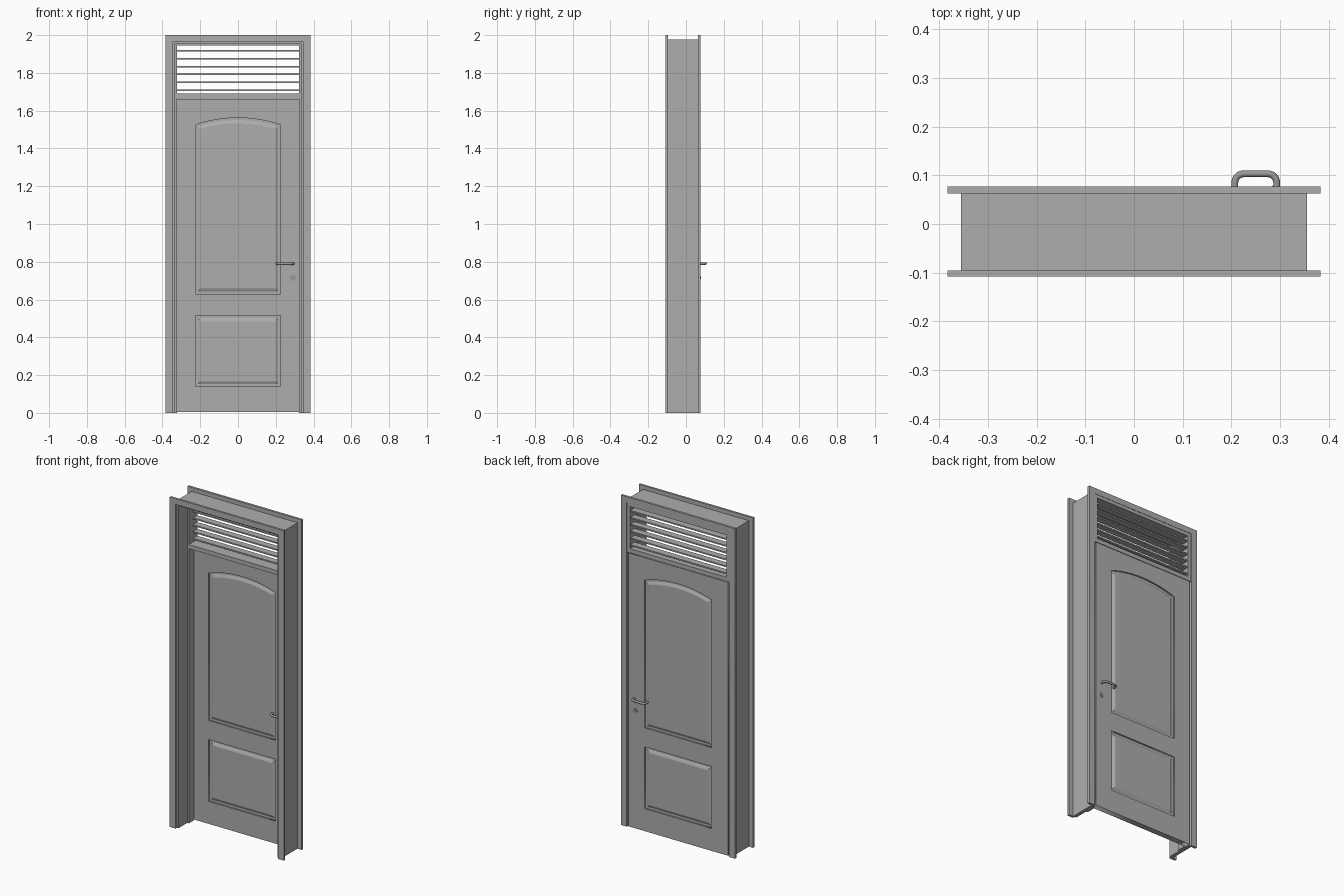
import bpy, bmesh, math
from mathutils import Matrix, Vector

cube = bpy.data.objects.get("Cube")
if cube:
    bpy.data.objects.remove(cube, do_unlink=True)


def material(name, value):
    m = bpy.data.materials.new(name)
    m.use_nodes = True
    color = (value, value, value, 1)
    m.diffuse_color = color
    m.node_tree.nodes["Principled BSDF"].inputs["Base Color"].default_value = color
    return m


GREY = material("painted grey", 0.42)
METAL = material("handle grey", 0.32)


def finish(name, bm, mat):
    bmesh.ops.recalc_face_normals(bm, faces=bm.faces)
    me = bpy.data.meshes.new(name)
    bm.to_mesh(me)
    bm.free()
    me.materials.append(mat)
    ob = bpy.data.objects.new(name, me)
    bpy.context.collection.objects.link(ob)
    return ob


def loft(name, rings, mat):
    """Skin a list of equal-length point rings and cap both ends."""
    bm = bmesh.new()
    loops = [[bm.verts.new(p) for p in ring] for ring in rings]
    n = len(loops[0])
    for a, b in zip(loops, loops[1:]):
        for i in range(n):
            j = (i + 1) % n
            bm.faces.new((a[i], a[j], b[j], b[i]))
    bm.faces.new(loops[0])
    bm.faces.new(loops[-1])
    return finish(name, bm, mat)


def ring(outline, y):
    return [(x, y, z) for x, z in outline]


def box(name, x, y0, y1, z0, z1):
    outline = [(-x, z0), (x, z0), (x, z1), (-x, z1)]
    return loft(name, [ring(outline, y0), ring(outline, y1)], GREY)


def surround(name, outer, inner, top, inner_top, y0, y1):
    """Three-sided frame, open at the floor."""
    outline = [(-outer, 0), (-outer, top), (outer, top), (outer, 0),
               (inner, 0), (inner, inner_top), (-inner, inner_top), (-inner, 0)]
    return loft(name, [ring(outline, y0), ring(outline, y1)], GREY)


# Door surround
surround("front_casing", 0.383, 0.344, 2.0, 1.965, -0.108, -0.095)
surround("back_casing", 0.383, 0.344, 2.0, 1.965, 0.063, 0.077)
surround("jamb", 0.355, 0.333, 1.976, 1.955, -0.095, 0.063)
surround("door_stop", 0.334, 0.323, 1.956, 1.945, -0.01, 0.04)

# Louvred transom
surround("transom_frame", 0.344, 0.323, 1.965, 1.945, 0.04, 0.075)
for ob in [bpy.data.objects["transom_frame"]]:
    for v in ob.data.vertices:
        v.co.z = max(v.co.z, 1.665)
box("transom_rail", 0.333, -0.01, 0.075, 1.665, 1.69)
for i in range(6):
    z = 1.709 + i * 0.0415
    box(f"louvre_slat_{i + 1}", 0.324, 0.03, 0.07, z - 0.004, z + 0.004)

# Door leaf with two openings
FRONT, BACK = 0.04, 0.075


def panel_outline(z0, z1, rise, inset=0.0, half=0.225, steps=24):
    """Rectangle with an optional arched head, offset inwards."""
    w = half - inset
    pts = [(-w, z0 + inset), (w, z0 + inset)]
    if rise == 0:
        return pts + [(w, z1 - inset), (-w, z1 - inset)]
    radius = (half ** 2 + rise ** 2) / (2 * rise)
    centre = z1 + rise - radius
    for i in range(steps + 1):
        x = w - 2 * w * i / steps
        pts.append((x, centre + math.sqrt((radius - inset) ** 2 - x * x)))
    return pts


PANELS = {"upper_panel": (0.63, 1.525, 0.037), "lower_panel": (0.14, 0.515, 0)}
leaf = bpy.data.curves.new("door_leaf", "CURVE")
leaf.dimensions = "2D"
leaf.fill_mode = "BOTH"
leaf.extrude = (BACK - FRONT) / 2
outlines = [[(-0.334, 0.004), (0.334, 0.004), (0.334, 1.662), (-0.334, 1.662)]]
outlines += [panel_outline(*p) for p in PANELS.values()]
for outline in outlines:
    s = leaf.splines.new("POLY")
    s.points.add(len(outline) - 1)
    for point, (x, z) in zip(s.points, outline):
        point.co = (x, z, 0, 1)
    s.use_cyclic_u = True
leaf.materials.append(GREY)
door = bpy.data.objects.new("door_leaf", leaf)
door.location.y = (FRONT + BACK) / 2
door.rotation_euler.x = math.pi / 2
bpy.context.collection.objects.link(door)
bpy.ops.object.select_all(action="DESELECT")
door.select_set(True)
bpy.context.view_layer.objects.active = door
bpy.ops.object.convert(target="MESH")

# Raised and fielded panels, moulded on both faces
MOULDING = [(0.03, 0.001), (0.024, 0.003), (0.012, 0.009), (0, 0.009)]
for name, dims in PANELS.items():
    rings = [ring(panel_outline(*dims, inset=i), FRONT + d) for i, d in MOULDING]
    rings += [ring(panel_outline(*dims, inset=i), BACK - d) for i, d in reversed(MOULDING)]
    loft(name, rings, GREY)


# Handles and lock cylinders on both faces
def handle(name, face, side):
    left, right, reach, bend = 0.207, 0.293, 0.028, 0.018
    path = [(left, -0.002)]
    for cx, start in ((left + bend, math.pi), (right - bend, math.pi / 2)):
        for i in range(7):
            a = start - i * math.pi / 12
            path.append((cx + bend * math.cos(a), reach - bend + bend * math.sin(a)))
    path.append((right, -0.002))
    pts = [Vector((x, face + side * y, 0.79)) for x, y in path]
    rings = []
    for i, p in enumerate(pts):
        t = (pts[min(i + 1, len(pts) - 1)] - pts[max(i - 1, 0)]).normalized()
        across = t.cross(Vector((0, 0, 1)))
        rings.append([p + 0.007 * (across * math.cos(a) + Vector((0, 0, math.sin(a))))
                      for a in (k * math.tau / 12 for k in range(12))])
    return loft(name, rings, METAL)


def disc(name, radius, depth, face):
    bm = bmesh.new()
    place = Matrix.Translation((0.29, face, 0.715)) @ Matrix.Rotation(math.pi / 2, 4, "X")
    bmesh.ops.create_cone(bm, cap_ends=True, segments=24, radius1=radius,
                          radius2=radius, depth=depth, matrix=place)
    return finish(name, bm, METAL)


smooth = []
for label, face, side in (("front", FRONT, -1), ("back", BACK, 1)):
    smooth.append(handle(f"{label}_handle", face, side))
    smooth.append(disc(f"{label}_lock_plate", 0.016, 0.004, face))
    smooth.append(disc(f"{label}_lock_barrel", 0.006, 0.008, face))

bpy.ops.object.select_all(action="DESELECT")
for ob in smooth:
    ob.select_set(True)
bpy.context.view_layer.objects.active = smooth[0]
bpy.ops.object.shade_smooth_by_angle(angle=math.radians(40))
